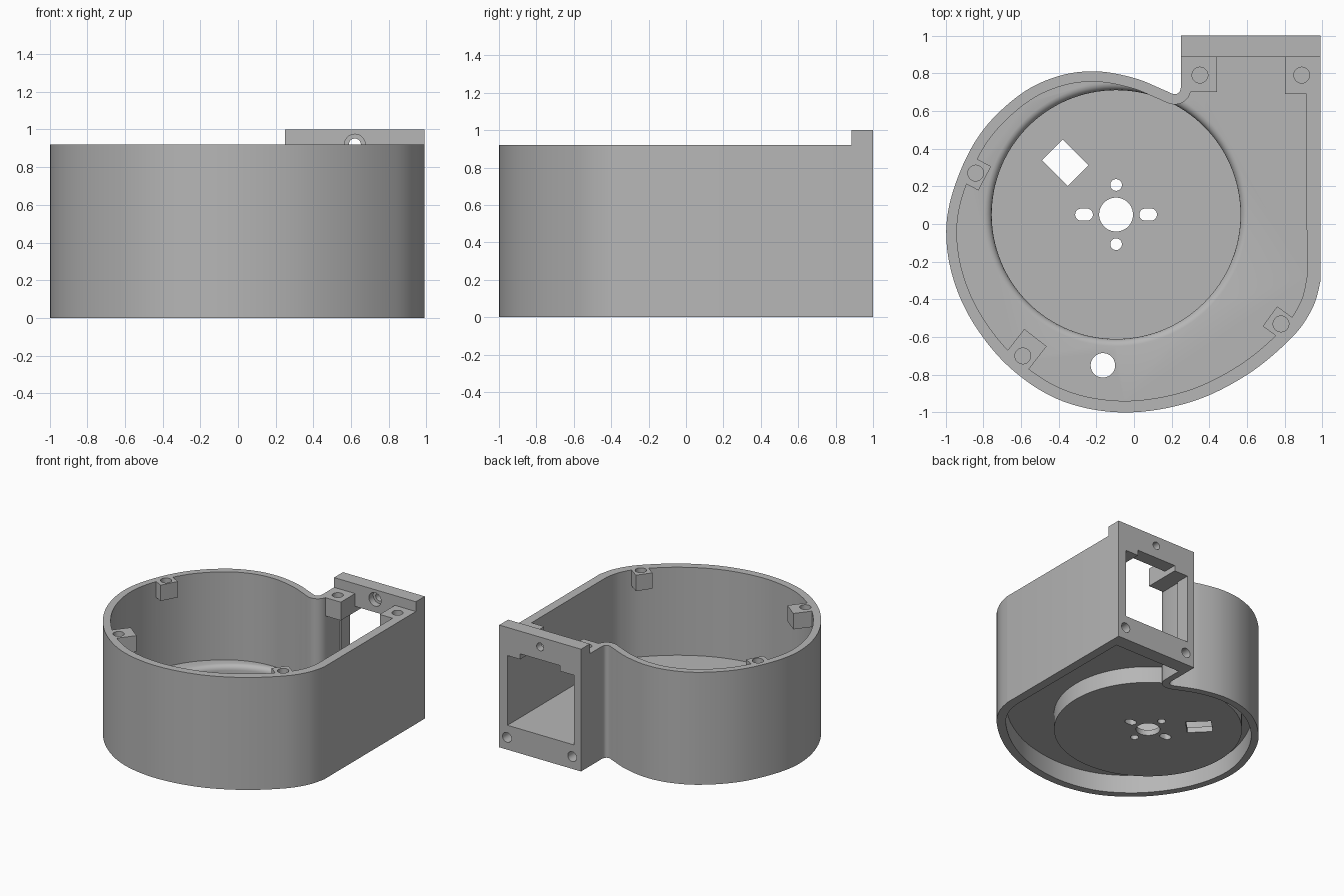
import bpy
import bmesh
from math import sin, cos, pi, radians
from mathutils import Vector, Matrix

if "Cube" in bpy.data.objects:
    bpy.data.objects.remove(bpy.data.objects["Cube"])

grey = bpy.data.materials.new("housing grey")
grey.use_nodes = True
grey.diffuse_color = (0.47, 0.47, 0.47, 1)
grey.node_tree.nodes["Principled BSDF"].inputs["Base Color"].default_value = (0.47, 0.47, 0.47, 1)

TOP, FLOOR, UNDER = 0.92, 0.20, 0.15
HUB = Vector((-0.095, 0.05))


def to_object(bm, name):
    bmesh.ops.recalc_face_normals(bm, faces=bm.faces)
    mesh = bpy.data.meshes.new(name)
    bm.to_mesh(mesh)
    bm.free()
    mesh.materials.append(grey)
    obj = bpy.data.objects.new(name, mesh)
    bpy.context.collection.objects.link(obj)
    return obj


def prism(points, z0, z1, name="tool"):
    bm = bmesh.new()
    face = bm.faces.new([bm.verts.new((p[0], p[1], z0)) for p in points])
    grown = bmesh.ops.extrude_face_region(bm, geom=[face])["geom"]
    verts = [g for g in grown if isinstance(g, bmesh.types.BMVert)]
    bmesh.ops.translate(bm, verts=verts, vec=(0, 0, z1 - z0))
    return to_object(bm, name)


def box(x0, x1, y0, y1, z0, z1):
    return prism([(x0, y0), (x1, y0), (x1, y1), (x0, y1)], z0, z1)


def disc(x, y, r, z0, z1, sides=32, slot=0):
    # A slot moves the two half circles apart along x
    pts = []
    for i in range(sides):
        a = 2 * pi * (i + 0.5) / sides
        pts.append((x + r * cos(a) + (slot if cos(a) > 0 else -slot), y + r * sin(a)))
    return prism(pts, z0, z1)


def bore(x, z, r, y0, y1):
    bm = bmesh.new()
    place = Matrix.Translation((x, (y0 + y1) / 2, z)) @ Matrix.Rotation(pi / 2, 4, "X")
    bmesh.ops.create_cone(bm, cap_ends=True, segments=32, radius1=r, radius2=r,
                          depth=y1 - y0, matrix=place)
    return to_object(bm, "tool")


def turned_box(x, y, w, d, angle, z0, z1):
    turn = Matrix.Rotation(radians(angle), 2)
    corners = [(-w, -d), (w, -d), (w, d), (-w, d)]
    return prism([Vector((x, y)) + turn @ Vector(c) for c in corners], z0, z1)


def combine(target, tool, operation):
    mod = target.modifiers.new("boolean", "BOOLEAN")
    mod.operation, mod.object, mod.solver = operation, tool, "EXACT"
    graph = bpy.context.evaluated_depsgraph_get()
    mesh = bpy.data.meshes.new_from_object(target.evaluated_get(graph))
    target.modifiers.clear()
    target.data = mesh
    bpy.data.objects.remove(tool)


def smooth_path(knots, steps=8):
    k = [Vector(p) for p in knots]
    k = [k[0]] + k + [k[-1]]
    out = []
    for a, b, c, d in zip(k, k[1:], k[2:], k[3:]):
        for i in range(steps):
            t = i / steps
            out.append(0.5 * (2 * b + (c - a) * t + (2 * a - 5 * b + 4 * c - d) * t ** 2
                              + (3 * b - a - 3 * c + d) * t ** 3))
    return out + [k[-1]]


# Spiral outline, from the neck round to the straight side
spiral = smooth_path([
    (.25, .73), (.24, .70), (.21, .69), (.15, .715), (0, .775), (-.2, .81), (-.4, .785),
    (-.6, .69), (-.8, .5), (-.93, .26), (-.995, 0), (-.965, -.27), (-.85, -.53),
    (-.65, -.77), (-.38, -.94), (-.05, -1), (.3, -.945), (.6, -.8), (.84, -.6),
    (.95, -.44), (.99, -.3)])
inner = []
last = len(spiral) - 1
for i, p in enumerate(spiral):
    along = (spiral[min(i + 1, last)] - spiral[max(i - 1, 0)]).normalized()
    inner.append(p + Vector((-along.y, along.x)) * (0.055 + 0.02 * (i / last) ** 4))
outer = spiral + [Vector((.99, .95)), Vector((.25, .95))]
inner += [Vector((.915, .885)), Vector((.305, .885))]

# Walls, outlet flange and raised floor
housing = prism(outer, 0, TOP, "blower_housing")
combine(housing, box(.25, .99, .885, 1, 0, 1), "UNION")
combine(housing, prism(inner, FLOOR, 1.2), "DIFFERENCE")
combine(housing, prism(inner, -.1, UNDER), "DIFFERENCE")

# Sunken motor cup with a rounded lip
combine(housing, disc(*HUB, .705, .015, .18, 128), "UNION")
bm = bmesh.new()
profile = [(0, .06), (.66, .06), (.66, .16)]
profile += [(.70 - .04 * cos(a), .16 + .04 * sin(a)) for a in (pi / 8, pi / 4, 3 * pi / 8)]
profile += [(.70, FLOOR + .0005), (0, FLOOR + .0005)]
rings = [bm.verts.new((HUB.x + r, HUB.y, z)) for r, z in profile]
edges = [bm.edges.new(pair) for pair in zip(rings, rings[1:])]
bmesh.ops.spin(bm, geom=rings + edges, cent=(*HUB, 0), axis=(0, 0, 1),
               angle=2 * pi, steps=128, use_merge=True)
bmesh.ops.remove_doubles(bm, verts=bm.verts, dist=1e-5)
combine(housing, to_object(bm, "tool"), "DIFFERENCE")

# Outlet opening with its raised middle
combine(housing, box(.315, .915, .8, 1.1, FLOOR, .77), "DIFFERENCE")
combine(housing, box(.44, .80, .8, 1.1, .7, .815), "DIFFERENCE")

# Screw posts along the rim
combine(housing, box(.27, .44, .70, .90, .77, TOP), "UNION")
combine(housing, box(.80, .95, .69, .90, .77, TOP), "UNION")
for x, y, w, d, angle in [(-.845, .27, .06, .072, -28), (-.575, -.67, .075, .085, -38),
                          (.77, -.525, .06, .065, -36)]:
    combine(housing, turned_box(x, y, w, d, angle, .79, TOP), "UNION")
for x, y in [(.35, .79), (.89, .79), (-.84, .27), (-.59, -.70), (.78, -.53)]:
    combine(housing, disc(x, y, .042, .80, 1.1), "DIFFERENCE")

# Flange screw holes, the upper one with a counterbore
for x, z, r in [(.62, TOP, .032), (.92, .1, .04), (.33, .1, .04)]:
    combine(housing, bore(x, z, r, .87, 1.1), "DIFFERENCE")
combine(housing, bore(.62, TOP, .055, .85, .94), "DIFFERENCE")

# Motor mounting holes, slots, cable window and floor hole
for dx, dy, r, slot in [(0, 0, .09, 0), (0, .157, .031, 0), (0, -.157, .031, 0),
                        (-.17, 0, .032, .015), (.17, 0, .032, .015), (-.07, -.8, .065, 0)]:
    combine(housing, disc(HUB.x + dx, HUB.y + dy, r, -.1, .5, 32, slot), "DIFFERENCE")
combine(housing, turned_box(-.365, .325, .096, .078, -45, -.1, .5), "DIFFERENCE")

bpy.ops.object.select_all(action="DESELECT")
housing.select_set(True)
bpy.context.view_layer.objects.active = housing
bpy.ops.object.shade_smooth_by_angle(angle=radians(30))
